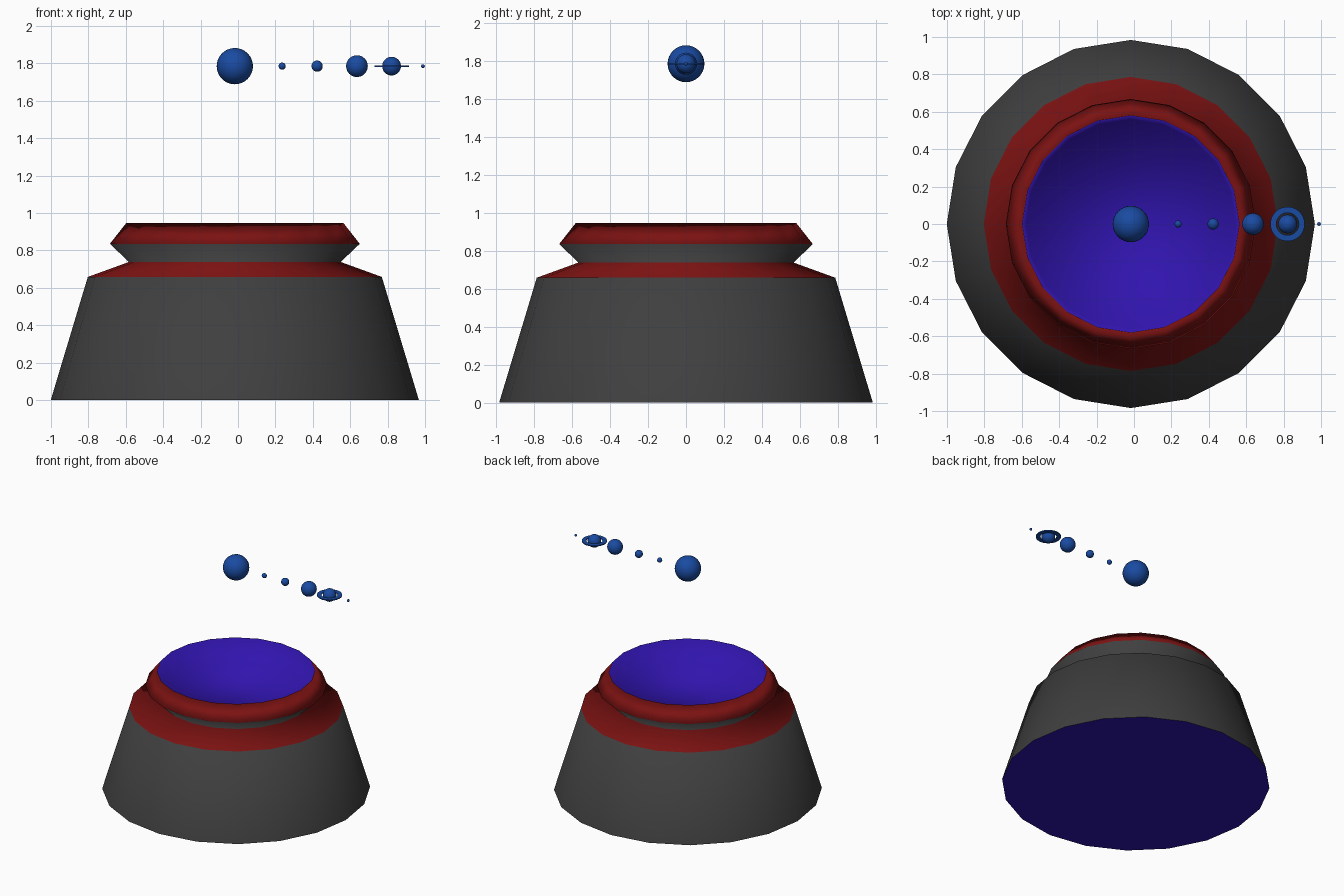
import bpy, bmesh, math

if "Cube" in bpy.data.objects:
    bpy.data.objects.remove(bpy.data.objects["Cube"])

CX = -0.017          # pedestal axis
ORBIT_Z = 1.785      # height of the row of planets


def material(name, rgb):
    m = bpy.data.materials.new(name)
    m.diffuse_color = (*rgb, 1)
    m.use_nodes = True
    m.node_tree.nodes["Principled BSDF"].inputs["Base Color"].default_value = m.diffuse_color
    return m


GREY = material("dark_grey", (0.05, 0.05, 0.05))
RED = material("red", (0.2, 0.006, 0.006))
INDIGO = material("indigo", (0.03, 0.007, 0.42))
BLUE = material("blue", (0.01, 0.07, 0.36))


def lathe(name, profile, slots, mats, sides, loc, closed=False):
    """Spin (radius, z) points; slots gives the material of each band."""
    bm = bmesh.new()
    rings = [[bm.verts.new((r * math.cos(2 * math.pi * i / sides),
                            r * math.sin(2 * math.pi * i / sides), z))
              for i in range(sides)] for r, z in profile]
    pairs = list(zip(rings, rings[1:]))
    if closed:
        pairs.append((rings[-1], rings[0]))
    for (a, b), slot in zip(pairs, slots):
        for i in range(sides):
            j = (i + 1) % sides
            f = bm.faces.new((a[i], a[j], b[j], b[i]))
            f.material_index, f.smooth = slot, True
    if not closed:
        bottom = bm.faces.new(rings[0][::-1])
        top = bm.faces.new(rings[-1])
        bottom.material_index = top.material_index = len(mats) - 1
        top.smooth = True
    bmesh.ops.recalc_face_normals(bm, faces=bm.faces)
    me = bpy.data.meshes.new(name)
    bm.to_mesh(me)
    bm.free()
    for m in mats:
        me.materials.append(m)
    ob = bpy.data.objects.new(name, me)
    ob.location = loc
    bpy.context.collection.objects.link(ob)
    return ob


# Pedestal: tapered body, red shoulder, neck, red rim, recessed dish
lathe("pedestal",
      [(0.984, 0), (0.786, 0.658), (0.566, 0.738), (0.668, 0.835),
       (0.58, 0.947), (0.56, 0.75)],
      [0, 1, 0, 1, 2], [GREY, RED, INDIGO], 20, (CX, 0, 0))

# Floating row: central sphere and five planets
for name, x, r in [("central_sphere", -0.017, 0.097), ("planet_1", 0.236, 0.019),
                   ("planet_2", 0.423, 0.03), ("planet_3", 0.636, 0.058),
                   ("ringed_planet", 0.821, 0.05), ("outer_planet", 0.989, 0.01)]:
    bpy.ops.mesh.primitive_uv_sphere_add(segments=32, ring_count=16, radius=r,
                                         location=(x, 0, ORBIT_Z))
    ob = bpy.context.object
    ob.name = name
    ob.data.materials.append(BLUE)
    bpy.ops.object.shade_smooth()

# Flat ring around the ringed planet
ring = lathe("planet_ring",
             [(0.06, -0.004), (0.092, -0.004), (0.092, 0.004), (0.06, 0.004)],
             [0] * 4, [BLUE], 48, (0.821, 0, ORBIT_Z), closed=True)
for p in ring.data.polygons:
    p.use_smooth = False
